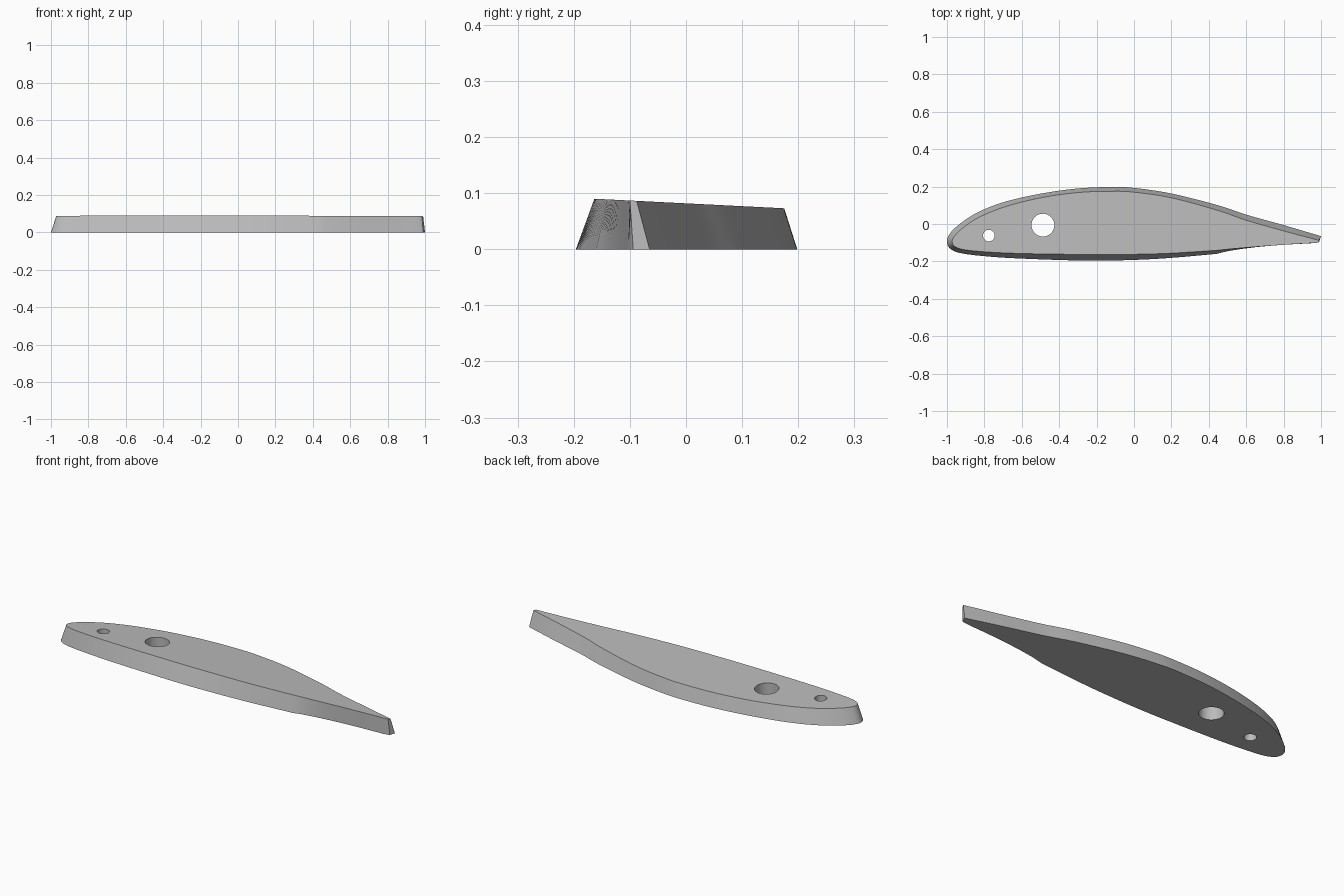
import bpy, bmesh, math
from mathutils import Vector

if "Cube" in bpy.data.objects:
    bpy.data.objects.remove(bpy.data.objects["Cube"])

grey = bpy.data.materials.new("plain grey")
grey.diffuse_color = (0.5, 0.5, 0.5, 1)
grey.use_nodes = True
grey.node_tree.nodes["Principled BSDF"].inputs["Base Color"].default_value = grey.diffuse_color

# Matching outline stations: base x, base y, top x, top y
upper = [(1.0, -.065, .99, -.088), (.8, -.006, .8, -.037), (.6, .05, .6, .02), (.45, .1, .45, .072),
         (.2, .163, .2, .14), (0, .193, 0, .17), (-.12, .198, -.12, .175), (-.3, .19, -.3, .168),
         (-.5, .162, -.5, .14), (-.7, .116, -.69, .092), (-.85, .055, -.83, .035),
         (-.95, -.015, -.92, -.025), (-.99, -.06, -.96, -.065), (-1, -.095, -.972, -.092)]
lower = [(-1, -.095, -.972, -.092), (-.985, -.13, -.96, -.118), (-.93, -.155, -.91, -.137),
         (-.8, -.172, -.78, -.15), (-.6, -.185, -.59, -.158), (-.25, -.196, -.25, -.163),
         (0, -.192, 0, -.162), (.2, -.181, .2, -.156), (.44, -.16, .44, -.141)]
tail = [(.44, -.16, .44, -.141), (.52, -.142, .52, -.133), (.65, -.124, .65, -.122),
        (.8, -.111, .8, -.111), (.96, -.102, .95, -.102), (.99, -.094, .983, -.1)]


def spline(pts, steps=6):
    """Catmull-Rom samples through the stations, without the last point."""
    p = [Vector(q) for q in pts]
    p = [2 * p[0] - p[1]] + p + [2 * p[-1] - p[-2]]
    out = []
    for a, b, c, d in zip(p, p[1:], p[2:], p[3:]):
        for i in range(steps):
            t = i / steps
            out.append(0.5 * (2 * b + (c - a) * t + (2 * a - 5 * b + 4 * c - d) * t * t
                              + (3 * b - a - 3 * c + d) * t ** 3))
    return out


# The nose is one continuous curve; the lower kink and tail tip stay sharp
outline = spline(upper + lower[1:]) + spline(tail) + [Vector(tail[-1])]


def top_height(y):
    return 0.0818 - 0.0504 * y


# Tapered body with a sloping flat top
bm = bmesh.new()
base = [bm.verts.new((v[0], v[1], 0)) for v in outline]
top = [bm.verts.new((v[2], v[3], top_height(v[3]))) for v in outline]
bm.faces.new(base[::-1])
bm.faces.new(top)
for i in range(len(base)):
    j = (i + 1) % len(base)
    bm.faces.new((base[i], base[j], top[j], top[i]))
bmesh.ops.recalc_face_normals(bm, faces=bm.faces)
mesh = bpy.data.meshes.new("foil_body")
bm.to_mesh(mesh)
bm.free()
body = bpy.data.objects.new("foil_body", mesh)
bpy.context.collection.objects.link(body)
mesh.materials.append(grey)

# Two vertical through holes
for name, x, y, r in (("large_hole", -.487, -.006, .061), ("small_hole", -.776, -.062, .031)):
    bpy.ops.mesh.primitive_cylinder_add(vertices=48, radius=r, depth=0.4, location=(x, y, 0.05))
    cutter = bpy.context.object
    cutter.name = name + "_cutter"
    cutter.data.materials.append(grey)
    cutter.hide_render = True
    cutter.hide_set(True)
    mod = body.modifiers.new(name, 'BOOLEAN')
    mod.operation = 'DIFFERENCE'
    mod.solver = 'EXACT'
    mod.object = cutter

# Bake the holes, then shade
bpy.ops.object.select_all(action='DESELECT')
bpy.context.view_layer.objects.active = body
body.select_set(True)
for mod in list(body.modifiers):
    bpy.ops.object.modifier_apply(modifier=mod.name)
for ob in [o for o in bpy.data.objects if o is not body]:
    bpy.data.objects.remove(ob)
bpy.ops.object.shade_smooth_by_angle(angle=math.radians(30))
